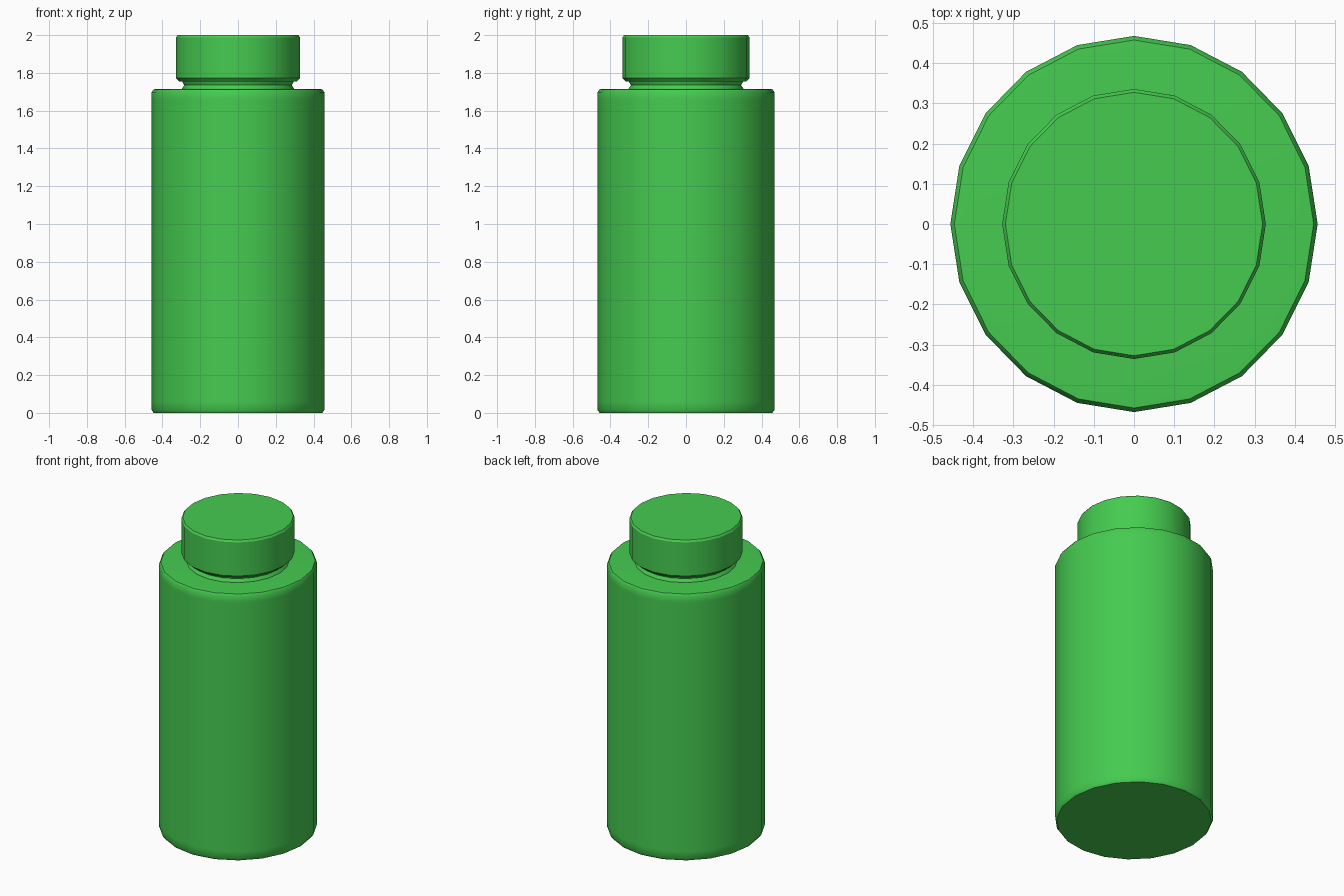
import bpy, bmesh, math

if "Cube" in bpy.data.objects:
    bpy.data.objects.remove(bpy.data.objects["Cube"])

SIDES = 20
Y_STRETCH = 1.024  # slightly oval plan

green = bpy.data.materials.new("green")
green.diffuse_color = (0.06, 0.60, 0.08, 1)
green.use_nodes = True
green.node_tree.nodes["Principled BSDF"].inputs["Base Color"].default_value = green.diffuse_color


def lathe(name, profile, angle):
    """Closed turned solid from (radius, z) points, bottom to top."""
    bm = bmesh.new()
    rings = []
    for r, z in profile:
        rings.append([bm.verts.new((r * math.cos(2 * math.pi * i / SIDES),
                                    r * Y_STRETCH * math.sin(2 * math.pi * i / SIDES), z))
                      for i in range(SIDES)])
    for a, b in zip(rings, rings[1:]):
        for i in range(SIDES):
            j = (i + 1) % SIDES
            bm.faces.new((a[i], a[j], b[j], b[i]))
    bm.faces.new(rings[0][::-1])
    bm.faces.new(rings[-1])
    mesh = bpy.data.meshes.new(name)
    bm.to_mesh(mesh)
    bm.free()
    mesh.materials.append(green)
    obj = bpy.data.objects.new(name, mesh)
    bpy.context.collection.objects.link(obj)
    bpy.ops.object.select_all(action='DESELECT')
    obj.select_set(True)
    bpy.context.view_layer.objects.active = obj
    bpy.ops.object.shade_smooth_by_angle(angle=math.radians(angle))
    return obj


# Main cylinder with small softened rims
lathe("bottle_body", [(0.447, 0), (0.457, 0.015), (0.457, 0.06), (0.457, 1.66),
                      (0.457, 1.698), (0.447, 1.713), (0.42, 1.715)], 50)

# Waisted neck between shoulder and cap
lathe("bottle_neck", [(0.297, 1.71), (0.297, 1.717), (0.285, 1.735),
                      (0.297, 1.757), (0.297, 1.765)], 30)

# Cap with chamfered rims
lathe("cap", [(0.312, 1.755), (0.328, 1.772), (0.328, 1.988), (0.320, 2.0)], 30)
